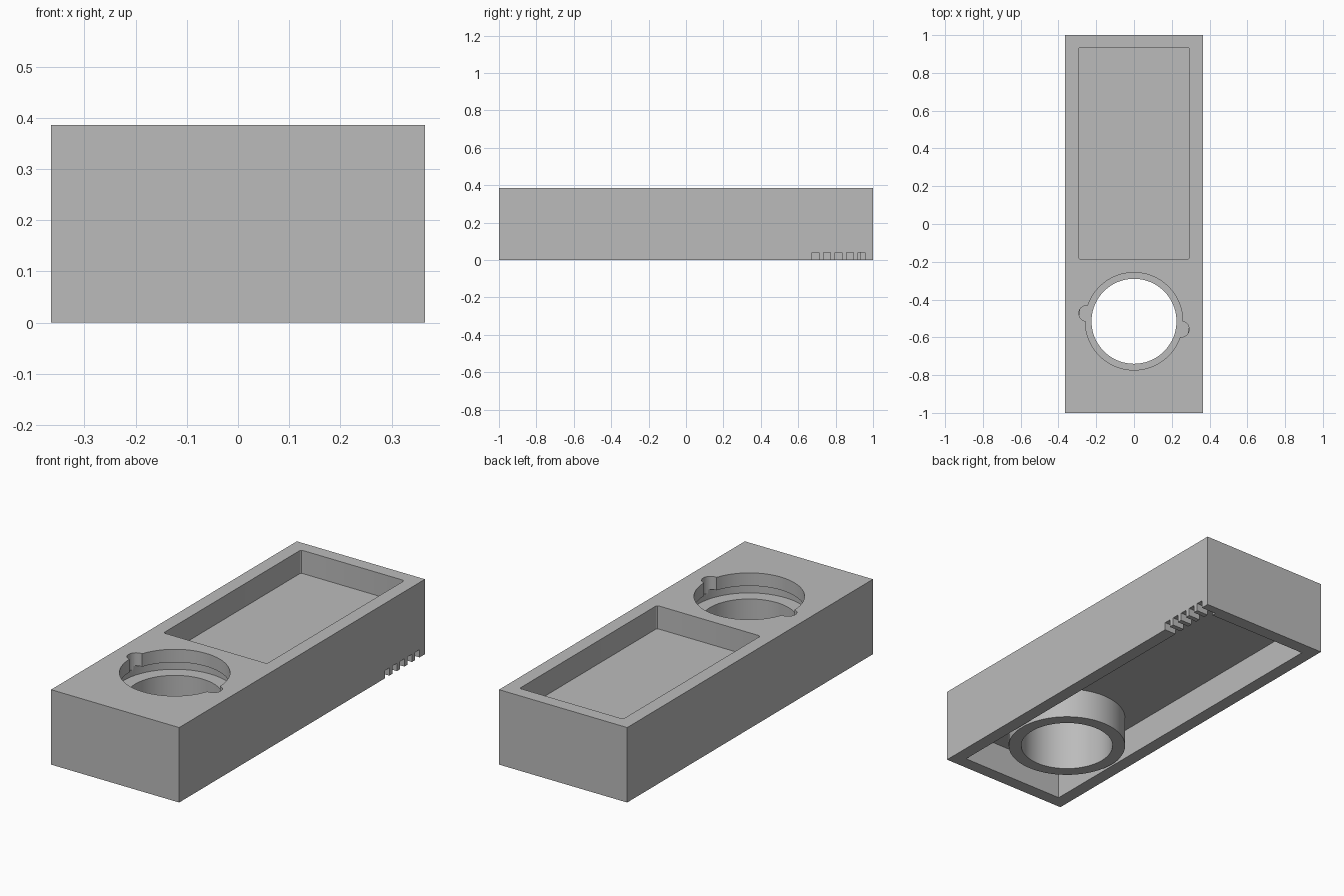
import bpy
import bmesh
from mathutils import Matrix

if "Cube" in bpy.data.objects:
    bpy.data.objects.remove(bpy.data.objects["Cube"], do_unlink=True)

WIDTH, LENGTH, HEIGHT = 0.73, 2.0, 0.386
WALL = 0.067
CEILING = 0.157       # underside of the top slab
FLOOR = 0.267         # floor of the tray and the socket seat
HOLE_Y = -0.515

grey = bpy.data.materials.new("plain grey")
grey.use_nodes = True
grey.diffuse_color = (0.5, 0.5, 0.5, 1)
grey.node_tree.nodes["Principled BSDF"].inputs["Base Color"].default_value = (0.5, 0.5, 0.5, 1)


def finish(name, bm):
    mesh = bpy.data.meshes.new(name)
    bmesh.ops.recalc_face_normals(bm, faces=bm.faces)
    bm.to_mesh(mesh)
    bm.free()
    mesh.materials.append(grey)
    obj = bpy.data.objects.new(name, mesh)
    bpy.context.collection.objects.link(obj)
    return obj


def box(name, x, y, z, corner=0):
    """Box between (min, max) pairs, with optional rounded upright edges."""
    bm = bmesh.new()
    bmesh.ops.create_cube(bm, size=1)
    for v in bm.verts:
        v.co = [sum(r) / 2 + c * (r[1] - r[0]) for c, r in zip(v.co, (x, y, z))]
    if corner:
        upright = [e for e in bm.edges if abs(e.verts[0].co.z - e.verts[1].co.z) > 0.01]
        bmesh.ops.bevel(bm, geom=upright, offset=corner, segments=3, profile=0.5, affect='EDGES')
    return finish(name, bm)


def cylinder(name, x, y, radius, z, sides=96):
    bm = bmesh.new()
    bmesh.ops.create_cone(bm, cap_ends=True, segments=sides, radius1=radius, radius2=radius,
                          depth=z[1] - z[0], matrix=Matrix.Translation((x, y, sum(z) / 2)))
    return finish(name, bm)


def combine(target, tool, operation):
    """Apply a boolean and discard the tool."""
    tool.hide_render = True
    mod = target.modifiers.new(operation.lower(), 'BOOLEAN')
    mod.operation = operation
    mod.solver = 'EXACT'
    mod.object = tool
    bpy.ops.object.select_all(action='DESELECT')
    target.select_set(True)
    bpy.context.view_layer.objects.active = target
    bpy.ops.object.modifier_apply(modifier=mod.name)
    bpy.data.objects.remove(tool, do_unlink=True)


hx, hy = WIDTH / 2, LENGTH / 2
case = box("case", (-hx, hx), (-hy, hy), (0, HEIGHT))

# Hollow underside
combine(case, box("cavity", (WALL - hx, hx - WALL), (WALL - hy, hy - WALL), (-0.1, CEILING)), 'DIFFERENCE')

# Tray in the top
combine(case, box("tray", (-0.295, 0.295), (-0.185, 0.933), (FLOOR, 0.5), corner=0.01), 'DIFFERENCE')

# Tube hanging below the socket
combine(case, cylinder("tube", 0, HOLE_Y, 0.287, (0, CEILING + 0.04)), 'UNION')

# Socket: through hole, wide locking groove and neck
for radius, z in ((0.225, (-0.1, 0.3)), (0.292, (FLOOR, 0.319)), (0.258, (0.3, 0.5))):
    combine(case, cylinder("socket", 0, HOLE_Y, radius, z), 'DIFFERENCE')

# Two entry notches opposite each other in the neck
for side in (-1, 1):
    notch = cylinder("notch", side * 0.25, HOLE_Y - side * 0.042, 0.042, (0.3, 0.5), 32)
    combine(case, notch, 'DIFFERENCE')

# Vent slots through the lower edge of the left wall
for i in range(5):
    y = 0.692 + i * 0.0615
    slot = box("slot", (hx - WALL - 0.02, hx + 0.05), (y - 0.018, y + 0.018), (-0.1, 0.04))
    combine(case, slot, 'DIFFERENCE')

bpy.ops.object.shade_smooth_by_angle()
